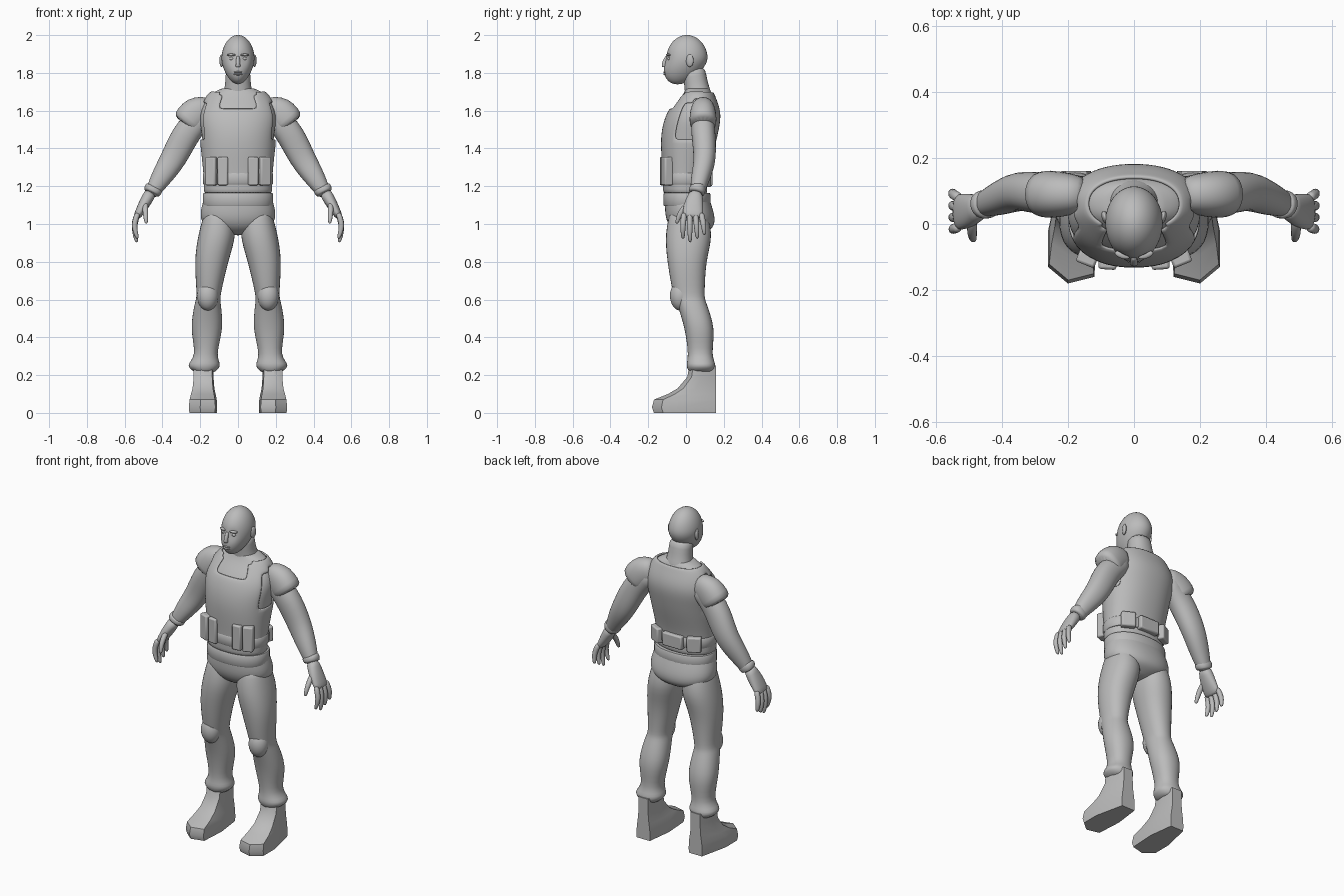
import bpy, bmesh, math
from mathutils import Vector, Matrix

default_cube = bpy.data.objects.get("Cube")
if default_cube:
    bpy.data.objects.remove(default_cube, do_unlink=True)

colour = (0.5, 0.5, 0.5, 1)
grey = bpy.data.materials.new("plain grey")
grey.use_nodes = True
grey.diffuse_color = colour
grey.node_tree.nodes["Principled BSDF"].inputs["Base Color"].default_value = colour


def finish(name, bm, mirror=False, smooth=True, bevel=0, thick=0):
    """Turn a bmesh into a named object with its modifiers and shading."""
    bmesh.ops.recalc_face_normals(bm, faces=bm.faces)
    mesh = bpy.data.meshes.new(name)
    bm.to_mesh(mesh)
    bm.free()
    mesh.materials.append(grey)
    obj = bpy.data.objects.new(name, mesh)
    bpy.context.collection.objects.link(obj)
    bpy.ops.object.select_all(action='DESELECT')
    obj.select_set(True)
    bpy.context.view_layer.objects.active = obj
    if smooth:
        bpy.ops.object.shade_smooth()
    else:
        bpy.ops.object.shade_smooth_by_angle(angle=math.radians(35))
    if mirror:
        modifier = obj.modifiers.new("Mirror", 'MIRROR')
        modifier.use_mirror_merge = False
    if thick:
        modifier = obj.modifiers.new("Solidify", 'SOLIDIFY')
        modifier.thickness, modifier.offset = thick, 1
    if bevel:
        modifier = obj.modifiers.new("Bevel", 'BEVEL')
        modifier.width, modifier.segments = bevel, 2
    if smooth:
        obj.modifiers.new("Subdivision", 'SUBSURF').levels = 1


def curve_value(before, start, end, after, t):
    """Smooth curve between start and end, led by their neighbours."""
    ease = t * t * (3 - 2 * t)
    leave, arrive = (end - before) / 2, (after - start) / 2
    return start + (end - start) * ease + leave * t * (1 - t) ** 2 - arrive * t * t * (1 - t)


def blend(keys, steps):
    """Pass a smooth curve through a few key sections."""
    padded = [keys[0], *keys, keys[-1]]
    sections = []
    for i in range(len(keys) - 1):
        for step in range(steps):
            columns = zip(*padded[i:i + 4])
            sections.append([curve_value(*column, step / steps) for column in columns])
    return sections + [list(keys[-1])]


def skin(rings):
    """Bridge point rings into a closed tube."""
    bm = bmesh.new()
    loops = [[bm.verts.new(point) for point in ring] for ring in rings]
    for low, high in zip(loops, loops[1:]):
        for i in range(len(low)):
            j = (i + 1) % len(low)
            bm.faces.new((low[i], low[j], high[j], high[i]))
    bm.faces.new(loops[0][::-1])
    bm.faces.new(loops[-1])
    return bm


def oval(centre, across, deep, sides):
    """Slightly squared ellipse."""
    points = []
    for i in range(sides):
        angle = math.tau * (i + 0.5) / sides
        c, s = math.cos(angle), math.sin(angle)
        points.append(centre + across * math.copysign(abs(c) ** 0.9, c)
                      + deep * math.copysign(abs(s) ** 0.9, s))
    return points


def stack(keys, sides=16, steps=2):
    """Level sections: height, x range, y range."""
    rings = []
    for z, left, right, front, back in blend(keys, steps):
        centre = Vector(((left + right) / 2, (front + back) / 2, z))
        across = Vector(((right - left) / 2, 0, 0))
        deep = Vector((0, (back - front) / 2, 0))
        rings.append(oval(centre, across, deep, sides))
    return skin(rings)


def trunk(keys, steps=3):
    """Level sections centred on x: height, half width, y range."""
    return stack([(z, -half, half, front, back) for z, half, front, back in keys], 32, steps)


def limb(keys, sides=16, steps=2):
    """Sections square to a path: position, radius across, radius in depth."""
    sections = blend(keys, steps)
    points = [Vector(section[:3]) for section in sections]
    rings = []
    for i, section in enumerate(sections):
        along = (points[min(i + 1, len(points) - 1)] - points[max(i - 1, 0)]).normalized()
        deep = Vector((0, 1, 0))
        deep = (deep - along * deep.dot(along)).normalized()
        rings.append(oval(points[i], deep.cross(along) * section[3], deep * section[4], sides))
    return skin(rings)


def ellipsoid(centre, size, segments=14, turn=0):
    bm = bmesh.new()
    place = Matrix.Translation(centre) @ Matrix.Rotation(turn, 4, 'Z')
    bmesh.ops.create_uvsphere(bm, u_segments=segments, v_segments=segments // 2 + 1, radius=1,
                              matrix=place @ Matrix.Diagonal((*size, 1)))
    return bm


def pouch(name, centre, size, turn=0, mirror=True):
    bm = bmesh.new()
    place = Matrix.Translation(centre) @ Matrix.Rotation(math.radians(turn), 4, 'Z')
    bmesh.ops.create_cube(bm, size=1, matrix=place @ Matrix.Diagonal((*size, 1)))
    finish(name, bm, mirror, smooth=False, bevel=0.008)


def belt(name, height, tall, half, front, back):
    """Band with its top and bottom edges drawn in a little."""
    rows = []
    for rise, inset in ((-0.5, 0.004), (-0.4, 0), (0.4, 0), (0.5, 0.004)):
        rows.append((height + tall * rise, half - inset, front + inset, back - inset))
    finish(name, trunk(rows, steps=1), smooth=False)


# Torso, and a vest shell kept from the same sections
torso_keys = [(1.1, 0.17, -0.11, 0.11), (1.25, 0.17, -0.11, 0.1), (1.45, 0.19, -0.12, 0.15),
              (1.58, 0.2, -0.09, 0.17), (1.68, 0.15, -0.02, 0.14), (1.72, 0.08, 0, 0.12)]
finish("torso", trunk(torso_keys, steps=4))
vest = trunk(torso_keys, steps=4)
unwanted = []
for face in vest.faces:
    spot = face.calc_center_median()
    armhole = spot.z > 1.46 and abs(spot.x) > 0.17
    neckline = spot.z > 1.6 and abs(spot.x) < 0.085 and spot.y < 0.05
    if armhole or neckline or spot.z < 1.17 or spot.z > 1.7:
        unwanted.append(face)
bmesh.ops.delete(vest, geom=unwanted, context='FACES')
finish("vest", vest, thick=0.013)

# Hips, belts and pouches
finish("hips", trunk([(1.17, 0.17, -0.11, 0.11), (1.05, 0.2, -0.11, 0.15),
                      (0.98, 0.16, -0.08, 0.14), (0.94, 0.03, -0.02, 0.07)]))
belt("waist_belt", height=1.13, tall=0.07, half=0.187, front=-0.12, back=0.13)
belt("pouch_belt", height=1.24, tall=0.06, half=0.187, front=-0.127, back=0.123)
pouch("inner_front_pouch", (0.08, -0.12, 1.28), (0.055, 0.035, 0.15), turn=4)
pouch("outer_front_pouch", (0.14, -0.1, 1.28), (0.06, 0.05, 0.15), turn=22)
pouch("side_back_pouch", (0.125, 0.1, 1.24), (0.08, 0.04, 0.09), turn=-28)
pouch("centre_back_pouch", (0, 0.12, 1.24), (0.13, 0.04, 0.08), mirror=False)

# Trouser legs with a flared hem, and knee pads
finish("trouser_leg", stack([
    (0.21, 0.13, 0.22, 0.02, 0.14), (0.25, 0.09, 0.27, 0, 0.16), (0.31, 0.11, 0.23, 0.01, 0.14),
    (0.45, 0.08, 0.25, -0.01, 0.15), (0.58, 0.09, 0.23, -0.05, 0.11),
    (0.63, 0.09, 0.22, -0.07, 0.1), (0.8, 0.05, 0.23, -0.1, 0.11),
    (0.95, 0.01, 0.21, -0.11, 0.14), (1.09, 0.03, 0.17, -0.08, 0.1)]), mirror=True)
finish("knee_pad", ellipsoid((0.16, -0.03, 0.62), (0.06, 0.058, 0.08)), mirror=True)

# Boots: a faceted sole outline pulled back towards the heel as it rises
sole = [(0.13, 0.16), (0.11, 0), (0.12, -0.16), (0.2, -0.18),
        (0.26, -0.13), (0.26, -0.02), (0.22, 0.16)]
levels = [(0, 0.97, 0.97), (0.03, 1, 1), (0.07, 0.96, 0.97), (0.1, 0.87, 0.75),
          (0.13, 0.77, 0.6), (0.19, 0.7, 0.45), (0.25, 0.7, 0.42)]
heel = Vector((0.175, 0.16))
boot = []
for z, width, reach in levels:
    boot.append([(heel.x + (x - heel.x) * width, heel.y + (y - heel.y) * reach, z)
                 for x, y in sole])
finish("boot", skin(boot), mirror=True, smooth=False)

# Arms, shoulder caps and cuffs
finish("arm", limb([
    (0.15, 0.09, 1.6, 0.06, 0.06), (0.26, 0.09, 1.5, 0.075, 0.065),
    (0.34, 0.1, 1.35, 0.07, 0.06), (0.41, 0.075, 1.24, 0.055, 0.05),
    (0.465, 0.055, 1.15, 0.033, 0.034)]), mirror=True)
finish("shoulder_cap", limb([
    (0.14, 0.09, 1.61, 0.06, 0.05), (0.22, 0.09, 1.59, 0.09, 0.07),
    (0.28, 0.09, 1.52, 0.083, 0.074)]), mirror=True)
finish("wrist_cuff", limb([
    (0.44, 0.06, 1.2, 0.045, 0.04), (0.45, 0.06, 1.18, 0.05, 0.045),
    (0.46, 0.055, 1.16, 0.04, 0.04)]), mirror=True)

# Hands: palm, four fanned fingers and a thumb
finish("palm", limb([
    (0.46, 0.055, 1.17, 0.033, 0.034), (0.5, 0.04, 1.1, 0.03, 0.053),
    (0.54, 0.035, 1.03, 0.018, 0.055)]), mirror=True)


def finger(name, root, joint, tip):
    keys = [(*root, 0.016, 0.016), (*joint, 0.016, 0.016), (*tip, 0.009, 0.009)]
    finish(name, limb(keys, sides=8), mirror=True)


for i, name in enumerate(("index", "middle", "ring", "little")):
    short = 0.02 * abs(i - 1)
    finger(name + "_finger", (0.53, 0.03 * i - 0.01, 1.06),
           (0.55, 0.036 * i - 0.016, 0.98 + short / 2),
           (0.53 + 0.005 * i, 0.038 * i - 0.016, 0.9 + short))
finger("thumb", (0.49, 0.015, 1.11), (0.49, -0.03, 1.06), (0.485, -0.05, 1))

# Neck, and a head whose lower half narrows and slides forward into a jaw
finish("neck", limb([(0, 0.07, 1.66, 0.09, 0.075), (0, 0.055, 1.73, 0.07, 0.065),
                     (0, 0.04, 1.83, 0.066, 0.06)]))
middle = Vector((0, 0.005, 1.87))
head = ellipsoid(middle, (0.089, 0.112, 0.131), segments=28)
for vert in head.verts:
    drop = max(0, middle.z - vert.co.z) / 0.13
    vert.co.x *= 1 - 0.2 * drop
    vert.co.y -= 0.05 * drop
    for side in (-1, 1):
        gap = (vert.co - Vector((side * 0.034, -0.1, 1.875))).length
        vert.co.y += 0.014 * max(0, 1 - gap / 0.03)
finish("head", head)

# Face
finish("nose", limb([(0, -0.1, 1.89, 0.009, 0.008), (0, -0.115, 1.85, 0.012, 0.014),
                     (0, -0.115, 1.83, 0.014, 0.012)], sides=10))
finish("eye", ellipsoid((0.034, -0.088, 1.875), (0.013, 0.011, 0.009)), mirror=True)
finish("brow", ellipsoid((0.036, -0.094, 1.895), (0.025, 0.011, 0.007), turn=0.35), mirror=True)
for name, height in (("upper_lip", 1.804), ("lower_lip", 1.793)):
    finish(name, ellipsoid((0, -0.11, height), (0.024, 0.011, 0.006)))
finish("ear", ellipsoid((0.087, 0.02, 1.865), (0.011, 0.022, 0.034), turn=-0.3), mirror=True)
